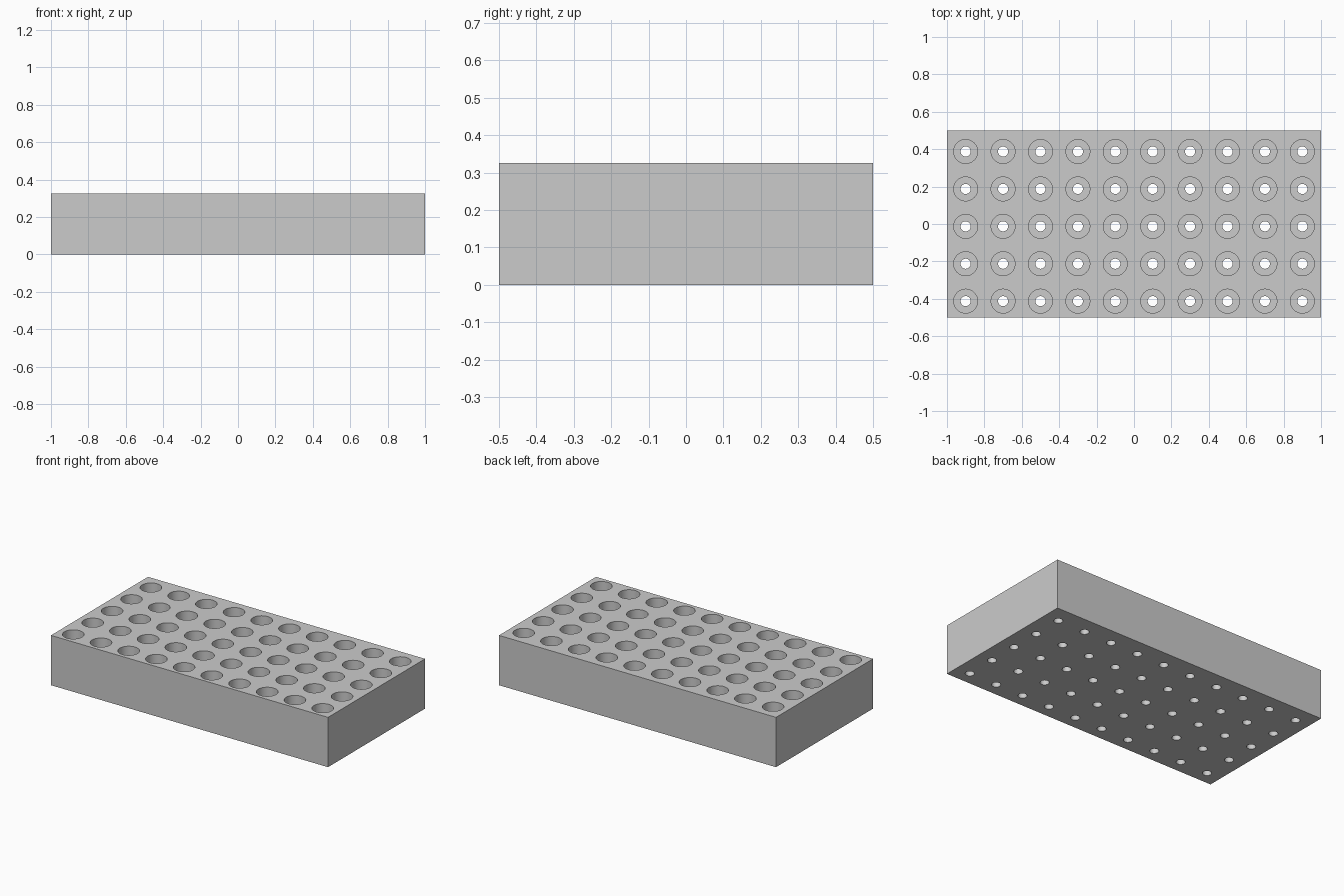
import bpy
import bmesh
import math

default = bpy.data.objects.get("Cube")
if default:
    bpy.data.objects.remove(default, do_unlink=True)

LENGTH, WIDTH, HEIGHT = 2.0, 1.0, 0.325
COLUMNS, ROWS, PITCH = 10, 5, 0.2
ROW_SHIFT = -0.0125          # the hole grid sits slightly towards the front
BORE, DRAIN = 0.064, 0.027   # radii of the wide bore and the narrow through hole
FLOOR = 0.075                # thickness left below each bore
SEGMENTS = 40

grey = bpy.data.materials.new("plain grey")
grey.use_nodes = True
colour = (0.6, 0.6, 0.6, 1)
grey.diffuse_color = colour
grey.node_tree.nodes["Principled BSDF"].inputs["Base Color"].default_value = colour


def make_object(name, bm):
    mesh = bpy.data.meshes.new(name)
    bm.to_mesh(mesh)
    bm.free()
    obj = bpy.data.objects.new(name, mesh)
    bpy.context.collection.objects.link(obj)
    mesh.materials.append(grey)
    return obj


def add_stepped_plug(bm, x, y):
    """Closed stepped cylinder, swept from a radius and height profile."""
    profile = [(DRAIN, -0.1), (DRAIN, FLOOR), (BORE, FLOOR), (BORE, HEIGHT + 0.1)]
    rings = []
    for radius, z in profile:
        angles = [math.tau * i / SEGMENTS for i in range(SEGMENTS)]
        rings.append([bm.verts.new((x + radius * math.cos(a), y + radius * math.sin(a), z))
                      for a in angles])
    for low, high in zip(rings, rings[1:]):
        for i in range(SEGMENTS):
            j = (i + 1) % SEGMENTS
            bm.faces.new((low[i], low[j], high[j], high[i]))
    bm.faces.new(reversed(rings[0]))
    bm.faces.new(rings[-1])


# Solid block
bm = bmesh.new()
bmesh.ops.create_cube(bm, size=1)
bmesh.ops.scale(bm, vec=(LENGTH, WIDTH, HEIGHT), verts=bm.verts)
bmesh.ops.translate(bm, vec=(0, 0, HEIGHT / 2), verts=bm.verts)
block = make_object("rack_block", bm)

# Grid of stepped holes
bm = bmesh.new()
for col in range(COLUMNS):
    for row in range(ROWS):
        add_stepped_plug(bm, (col - (COLUMNS - 1) / 2) * PITCH,
                         (row - (ROWS - 1) / 2) * PITCH + ROW_SHIFT)
cutter = make_object("hole_cutter", bm)
cutter.hide_render = True

# Cut the holes and discard the cutter
cut = block.modifiers.new("holes", 'BOOLEAN')
cut.operation = 'DIFFERENCE'
cut.solver = 'EXACT'
cut.object = cutter
bpy.ops.object.select_all(action='DESELECT')
bpy.context.view_layer.objects.active = block
block.select_set(True)
bpy.ops.object.modifier_apply(modifier=cut.name)
bpy.data.objects.remove(cutter, do_unlink=True)

# Round hole walls with crisp rims
bpy.ops.object.shade_smooth_by_angle(angle=math.radians(30))
